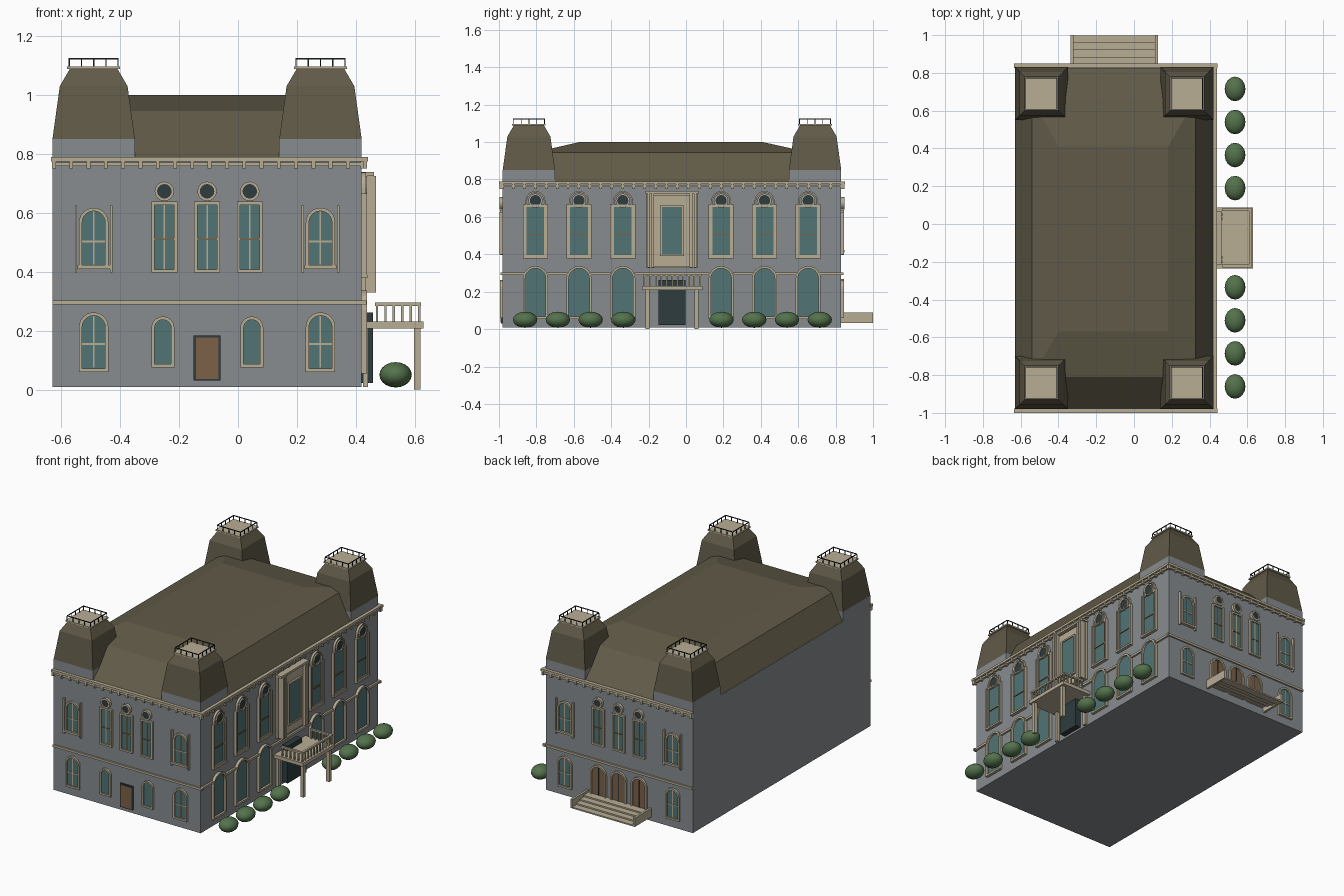
import bpy, bmesh, math

if "Cube" in bpy.data.objects:
    bpy.data.objects.remove(bpy.data.objects["Cube"])


def lin(c):
    c /= 255
    return c / 12.92 if c <= 0.04045 else ((c + 0.055) / 1.055) ** 2.4


COLOURS = {
    "wall_grey": (136, 140, 144), "trim_stone": (184, 173, 149), "roof_brown": (96, 90, 71),
    "glass_teal": (82, 115, 115), "dark_slate": (46, 60, 63), "door_brown": (124, 97, 72),
    "shrub_green": (84, 114, 76), "rail_black": (38, 44, 44),
}
mats = {}
for n, c in COLOURS.items():
    mats[n] = bpy.data.materials.new(n)
    mats[n].diffuse_color = (*[lin(v) for v in c], 1)

parts = {}


def part(name, mat):
    return parts.setdefault(name, (bmesh.new(), mat))[0]


# Wall-local (u, height, depth outward) to world
XL, XR, YF, YB = -0.63, 0.42, -0.98, 0.83
WALLS = {
    "front": lambda u, v, d: (u, YF - d, v),
    "back": lambda u, v, d: (u, YB + d, v),
    "right": lambda u, v, d: (XR + d, u, v),
}


def bridge(bm, a, b):
    for i in range(len(a)):
        j = (i + 1) % len(a)
        bm.faces.new((a[i], a[j], b[j], b[i]))


def prism(bm, wall, pts, d0, d1):
    lo, hi = [[bm.verts.new(WALLS[wall](u, v, d)) for u, v in pts] for d in (d0, d1)]
    bm.faces.new(lo)
    bm.faces.new(hi)
    bridge(bm, lo, hi)


def ring(bm, wall, outer, inner, d0, d1):
    loops = [[bm.verts.new(WALLS[wall](u, v, d)) for u, v in p]
             for p, d in ((outer, d0), (outer, d1), (inner, d1), (inner, d0))]
    for k in range(4):
        bridge(bm, loops[k], loops[(k + 1) % 4])


def loft(bm, levels):
    rows = [[bm.verts.new(p) for p in ((a, c, z), (b, c, z), (b, d, z), (a, d, z))]
            for a, b, c, d, z in levels]
    for r, s in zip(rows, rows[1:]):
        bridge(bm, r, s)
    bm.faces.new(rows[0])
    bm.faces.new(rows[-1])


def box(bm, x0, x1, y0, y1, z0, z1):
    loft(bm, [(x0, x1, y0, y1, z0), (x0, x1, y0, y1, z1)])


def rect(c, w, z0, z1):
    return [(c - w / 2, z0), (c + w / 2, z0), (c + w / 2, z1), (c - w / 2, z1)]


def arch(c, w, z0, z1, n=12):
    r = w / 2
    return [(c - r, z0), (c + r, z0)] + [
        (c + r * math.cos(math.pi * i / n), z1 - r + r * math.sin(math.pi * i / n))
        for i in range(n + 1)]


def circle(c, z, r, n=16):
    return [(c + r * math.cos(2 * math.pi * i / n), z + r * math.sin(2 * math.pi * i / n))
            for i in range(n)]


def opening(wall, shape, c, w, z0, z1, t=0.011, depth=0.014, fill="glass_teal", name="window_glass"):
    prism(part(name, fill), wall, shape(c, w - t, z0 + t / 2, z1 - t / 2), -0.004, 0.005)
    ring(part("window_frames", "trim_stone"), wall, shape(c, w, z0, z1),
         shape(c, w - 2 * t, z0 + t, z1 - t), -0.004, depth)


def bar(wall, c, w, z0, z1, depth, mat="trim_stone", name="window_trim"):
    prism(part(name, mat), wall, rect(c, w, z0, z1), -0.004, depth)


def roundel(wall, c, z, r, t):
    prism(part("roundel_panes", "dark_slate"), wall, circle(c, z, r - t / 2), -0.004, 0.012)
    ring(part("roundel_rings", "trim_stone"), wall, circle(c, z, r), circle(c, z, r - t), -0.004, 0.018)


def cross(wall, c, w, z0, z1, zbar):
    bar(wall, c, 0.005, z0 + 0.005, z1 - 0.005, 0.008)
    bar(wall, c, w - 0.01, zbar - 0.003, zbar + 0.003, 0.008)


# Main block and hipped roof
box(part("walls", "wall_grey"), XL, XR, YF, YB, 0.008, 0.79)
loft(part("main_roof", "roof_brown"), [
    (XL, XR, YF, YB, 0.787), (-0.54, 0.325, -0.81, 0.66, 0.945), (-0.40, 0.18, -0.57, 0.41, 1.0)])

# Four corner towers with railed caps
for x0 in (XL, XR - 0.28):
    for y0 in (YF, YB - 0.28):
        def level(i, z):
            return (x0 + i, x0 + 0.28 - i, y0 + i, y0 + 0.28 - i, z)
        loft(part("tower_bases", "wall_grey"), [level(0, 0.78), level(0, 0.85)])
        loft(part("tower_roofs", "roof_brown"),
             [level(0, 0.85), level(0.025, 1.03), level(0.06, 1.09)])
        loft(part("tower_caps", "trim_stone"), [level(0.05, 1.088), level(0.05, 1.097)])
        rail = part("tower_railings", "rail_black")
        cx, cy, h = x0 + 0.14, y0 + 0.14, 0.083
        for s in (-1, 1):
            box(rail, cx - h, cx + h, cy + s * h - 0.002, cy + s * h + 0.002, 1.121, 1.126)
            box(rail, cx + s * h - 0.002, cx + s * h + 0.002, cy - h, cy + h, 1.121, 1.126)
            for k in range(5):
                t = -h + 2 * h * k / 4
                for px, py in ((cx + t, cy + s * h), (cx + s * h, cy + t)):
                    box(rail, px - 0.002, px + 0.002, py - 0.002, py + 0.002, 1.095, 1.122)

# Cornice, dentils and string course on the three decorated walls
SPAN = {"front": (XL - 0.005, XR + 0.022), "back": (XL - 0.005, XR + 0.022),
        "right": (YF - 0.012, YB + 0.012)}
for wall, (a, b) in SPAN.items():
    m, w = (a + b) / 2, b - a
    bar(wall, m, w, 0.775, 0.79, 0.02, name="cornice")
    bar(wall, m, w - 0.01, 0.759, 0.771, 0.012, name="cornice")
    n = round(w / 0.06)
    for i in range(n + 1):
        bar(wall, a + 0.01 + (w - 0.02) * i / n, 0.013, 0.75, 0.777, 0.018, name="dentils")
    if wall != "right":
        bar(wall, m, w - 0.01, 0.289, 0.303, 0.01, name="string_course")

# Short walls: arched end windows and triple windows with roundels
for wall in ("front", "back"):
    for c in (-0.49, 0.28):
        opening(wall, arch, c, 0.1, 0.41, 0.617)
        cross(wall, c, 0.09, 0.42, 0.61, 0.503)
        bar(wall, c, 0.11, 0.41, 0.422, 0.018)
        for s in (-1, 1):
            bar(wall, c + s * 0.06, 0.008, 0.398, 0.625, 0.016)
        opening(wall, arch, c, 0.1, 0.06, 0.262)
        cross(wall, c, 0.09, 0.07, 0.255, 0.155)
    for c in (-0.25, -0.105, 0.04):
        opening(wall, rect, c, 0.088, 0.397, 0.638)
        bar(wall, c, 0.005, 0.405, 0.63, 0.008)
        bar(wall, c, 0.07, 0.507, 0.512, 0.009, "door_brown", "transom_bars")
        roundel(wall, c, 0.673, 0.033, 0.01)

# Front ground floor: two small arched windows and a door
for c in (-0.255, 0.047):
    opening("front", arch, c, 0.078, 0.075, 0.248)
bar("front", -0.105, 0.092, 0.03, 0.183, 0.008, "dark_slate", "front_door_frame")
bar("front", -0.105, 0.076, 0.036, 0.176, 0.012, "door_brown", "front_door")

# Back ground floor: three arched doors and a stepped terrace
for c in (-0.25, -0.105, 0.04):
    opening("back", arch, c, 0.112, 0.06, 0.268, fill="door_brown", name="back_doors")
    bar("back", c, 0.004, 0.065, 0.26, 0.008, "dark_slate", "door_seams")
steps = part("back_steps", "trim_stone")
for k in range(4):
    box(steps, -0.33, 0.115, 0.83 + 0.04 * k, 0.885 + 0.038 * k, 0.066 - 0.011 * k, 0.075 - 0.011 * k)
for x in (-0.335, 0.112):
    box(steps, x, x + 0.014, YB, 1.0, 0.034, 0.09)

# Long wall: tall windows above, arched windows below
BAYS = (-0.805, -0.572, -0.338, 0.188, 0.42, 0.653)
for c in BAYS:
    opening("right", rect, c, 0.118, 0.385, 0.665, 0.012, 0.012)
    bar("right", c, 0.1, 0.503, 0.509, 0.01, "door_brown", "transom_bars")
    bar("right", c, 0.135, 0.378, 0.389, 0.02)
    ring(part("window_hoods", "trim_stone"), "right", arch(c, 0.106, 0.655, 0.738),
         arch(c, 0.09, 0.66, 0.73), -0.004, 0.014)
    roundel("right", c, 0.687, 0.038, 0.008)
    for s in (-1, 1):
        bar("right", c + s * 0.062, 0.01, 0.385, 0.665, 0.018)
    opening("right", arch, c, 0.134, 0.055, 0.337, 0.012, 0.018)
# String course runs between the arches
edges = [YF - 0.012] + [c + s * 0.062 for c in BAYS for s in (-1, 1)] + [YB + 0.012]
for a, b in zip(edges[::2], edges[1::2]):
    bar("right", (a + b) / 2, b - a, 0.289, 0.303, 0.012, name="string_course")

# Central bay panel with its window
C = -0.075
bar("right", C, 0.275, 0.328, 0.735, 0.014, name="centre_panel")
bar("right", C, 0.19, 0.335, 0.715, 0.03, name="centre_panel")
bar("right", C, 0.106, 0.40, 0.652, 0.036, "glass_teal", "centre_window")
ring(part("centre_panel", "trim_stone"), "right", rect(C, 0.126, 0.39, 0.662),
     rect(C, 0.106, 0.40, 0.652), 0.02, 0.042)
bar("right", C, 0.285, 0.725, 0.738, 0.042, name="centre_panel")
for s in (-1, 1):
    for off in (0.102, 0.125):
        bar("right", C + s * off, 0.014, 0.33, 0.725, 0.048, name="centre_pilasters")

# Entrance door under the balcony
bar("right", C, 0.145, 0.022, 0.262, 0.038, "dark_slate", "main_door")

# Balcony slab, posts and balustrade
bal = part("balcony", "trim_stone")
Y0, Y1 = -0.235, 0.088
box(bal, XR, 0.63, Y0, Y1, 0.208, 0.231)
for y in (-0.206, 0.056):
    box(bal, 0.598, 0.62, y - 0.011, y + 0.011, 0, 0.21)
    box(bal, 0.425, 0.442, y - 0.011, y + 0.011, 0.008, 0.21)
br = part("balustrade", "trim_stone")
ya, yb, xe = -0.222, 0.075, 0.615
box(br, xe - 0.007, xe + 0.007, ya - 0.007, yb + 0.007, 0.284, 0.295)
for y in (ya, yb):
    box(br, 0.465, xe, y - 0.007, y + 0.007, 0.284, 0.295)
spots = [(0.472 + 0.0286 * k, y) for k in range(6) for y in (ya, yb)]
spots += [(xe, ya + (yb - ya) * k / 10) for k in range(11)]
for x, y in spots:
    box(br, x - 0.004, x + 0.004, y - 0.004, y + 0.004, 0.23, 0.286)

# Row of clipped shrubs
for y in (-0.86, -0.685, -0.51, -0.335, 0.19, 0.365, 0.54, 0.715):
    bm = part("shrubs", "shrub_green")
    new = bmesh.ops.create_uvsphere(bm, u_segments=16, v_segments=10, radius=1)["verts"]
    for v in new:
        v.co = (0.535 + v.co.x * 0.055, y + v.co.y * 0.065, 0.05 + v.co.z * 0.043)

# Turn every part into an object
for name, (bm, mat) in parts.items():
    bmesh.ops.recalc_face_normals(bm, faces=bm.faces[:])
    if name == "shrubs":
        for f in bm.faces:
            f.smooth = True
    me = bpy.data.meshes.new(name)
    bm.to_mesh(me)
    bm.free()
    me.materials.append(mats[mat])
    bpy.context.collection.objects.link(bpy.data.objects.new(name, me))

for m in bpy.data.materials:
    if m.users and not m.is_grease_pencil:
        m.use_nodes = True
        m.node_tree.nodes["Principled BSDF"].inputs["Base Color"].default_value = m.diffuse_color
